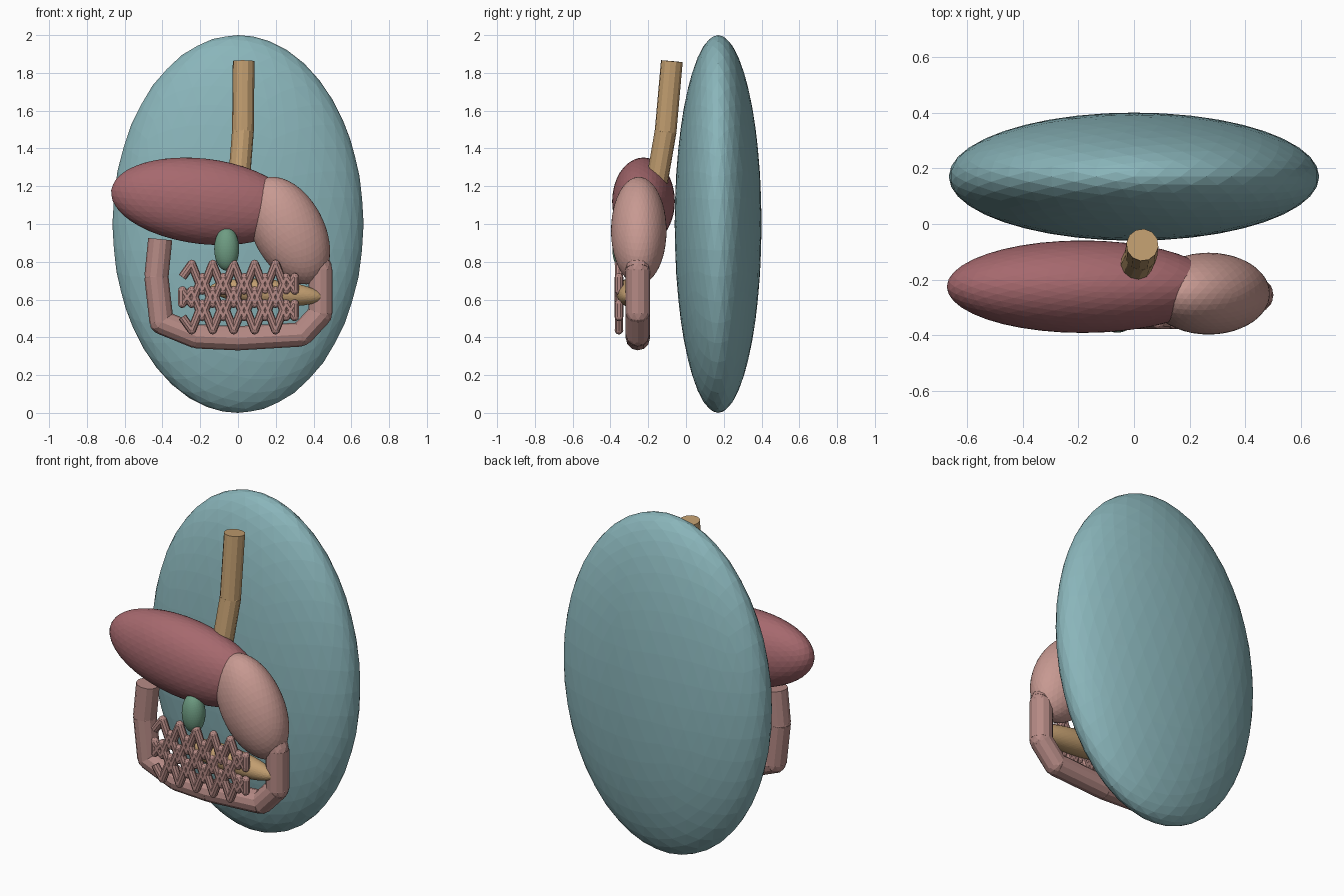
import bpy, bmesh, math
from mathutils import Vector, Matrix

if "Cube" in bpy.data.objects:
    bpy.data.objects.remove(bpy.data.objects["Cube"])


def linear(c):
    return c / 12.92 if c <= 0.04045 else ((c + 0.055) / 1.055) ** 2.4


def material(name, r, g, b):
    m = bpy.data.materials.new(name)
    m.diffuse_color = (linear(r), linear(g), linear(b), 1)
    m.use_nodes = True
    m.node_tree.nodes["Principled BSDF"].inputs["Base Color"].default_value = m.diffuse_color
    return m


TEAL = material("pale_teal", 0.54, 0.71, 0.73)
RED = material("dark_red", 0.65, 0.41, 0.43)
PINK = material("soft_pink", 0.78, 0.60, 0.57)
ROSE = material("dusty_rose", 0.71, 0.54, 0.52)
GREEN = material("muted_green", 0.43, 0.61, 0.51)
TAN = material("tan", 0.76, 0.62, 0.44)


def add_object(name, bm, mat):
    me = bpy.data.meshes.new(name)
    bm.to_mesh(me)
    bm.free()
    me.materials.append(mat)
    ob = bpy.data.objects.new(name, me)
    bpy.context.collection.objects.link(ob)
    return ob


def ellipsoid(name, center, radii, mat, tilt=0.0):
    """Faceted ellipsoid, tilted in the front plane."""
    bm = bmesh.new()
    xf = (Matrix.Translation(center) @ Matrix.Rotation(tilt, 4, 'Y')
          @ Matrix.Diagonal((*radii, 1)))
    bmesh.ops.create_icosphere(bm, subdivisions=4, radius=1, matrix=xf)
    return add_object(name, bm, mat)


def tube(name, points, radius, mat, sides=12):
    """Straight cylinders along a path with round joints between them."""
    bm = bmesh.new()
    pts = [Vector(p) for p in points]
    for a, b in zip(pts, pts[1:]):
        d = b - a
        xf = Matrix.Translation((a + b) / 2) @ d.to_track_quat('Z', 'Y').to_matrix().to_4x4()
        bmesh.ops.create_cone(bm, cap_ends=True, segments=sides, radius1=radius,
                              radius2=radius, depth=d.length, matrix=xf)
    for p in pts[1:-1]:
        bmesh.ops.create_icosphere(bm, subdivisions=2, radius=radius,
                                   matrix=Matrix.Translation(p))
    return add_object(name, bm, mat)


# Large backing torso and the rounded organs
ellipsoid("torso", (0, 0.17, 1.0), (0.665, 0.23, 1.0), TEAL)
ellipsoid("liver", (-0.185, -0.225, 1.12), (0.49, 0.166, 0.226), RED, 0.12)
ellipsoid("stomach", (0.268, -0.25, 0.965), (0.189, 0.147, 0.306), PINK, -0.486)
ellipsoid("gallbladder", (-0.06, -0.33, 0.868), (0.066, 0.06, 0.115), GREEN)
ellipsoid("pancreas", (0.15, -0.30, 0.637), (0.30, 0.07, 0.07), TAN, 0.08)

# Gullet running down behind the liver
tube("gullet", [(0.03, -0.075, 1.862), (0.026, -0.108, 1.49),
                (0.0, -0.165, 1.16), (0.12, -0.23, 1.1)], 0.058, TAN)

# Large bowel framing the lower belly
bowel = [(-0.412, 0.92), (-0.432, 0.72), (-0.405, 0.48), (-0.22, 0.405),
         (0, 0.395), (0.335, 0.415), (0.437, 0.525), (0.437, 0.76), (0.38, 0.88)]
tube("large_bowel", [(x, -0.255, z) for x, z in bowel], 0.064, ROSE)

# Small bowel: four zigzag rows, each mirrored against the next
path = []
for row in range(4):
    z = 0.718 - 0.07 * row
    sign = 1 if row % 2 == 0 else -1
    line = [(-0.295, -0.355, z)]
    for i in range(10):
        line.append((-0.245 + 0.0555 * i, -0.355, z + sign * 0.07 * (-1) ** i))
    line.append((0.3, -0.355, z))
    path += line if row % 2 == 0 else line[::-1]
tube("small_bowel", path, 0.023, ROSE, 10)
